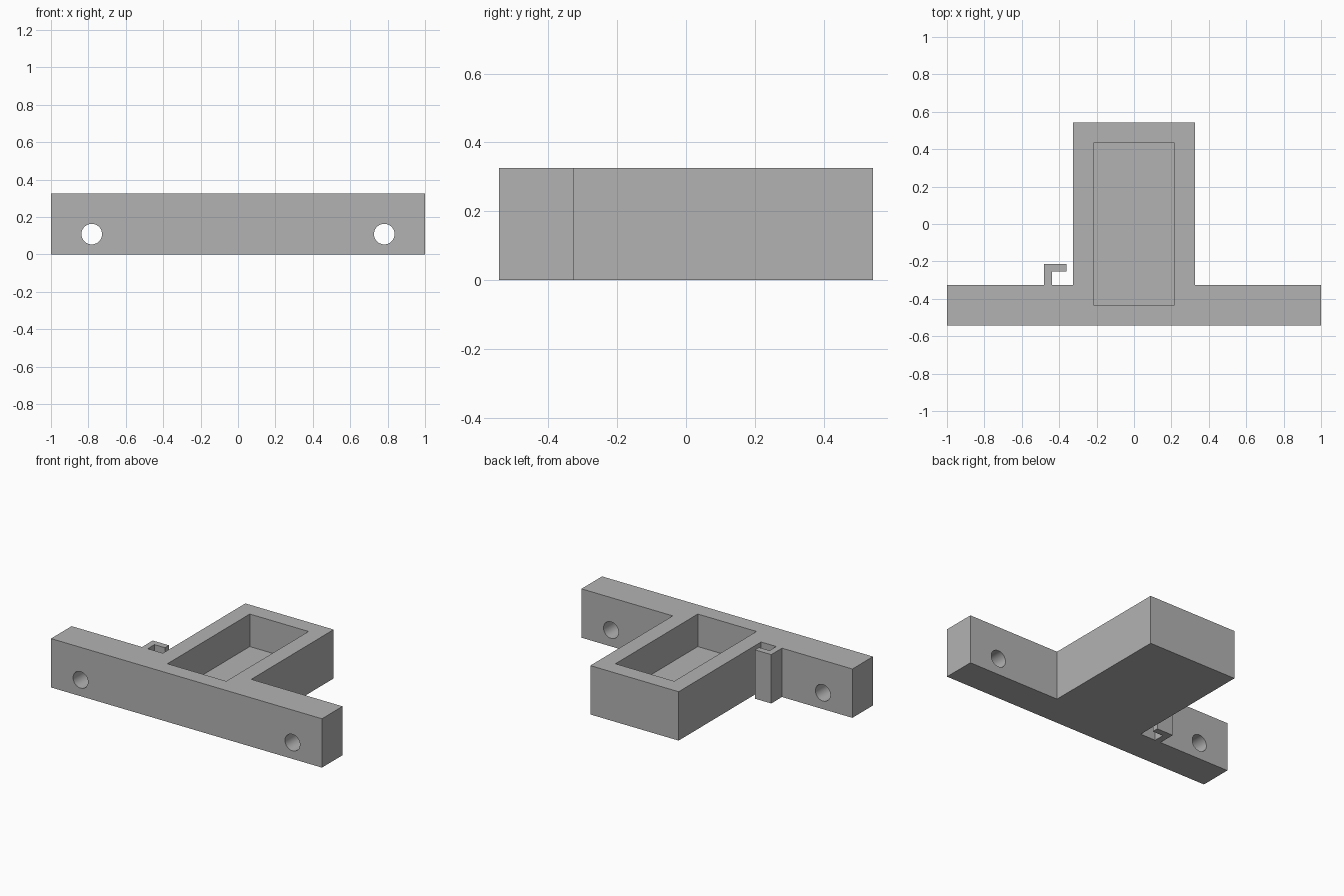
import bpy
import bmesh
from math import radians
from mathutils import Matrix

cube = bpy.data.objects.get("Cube")
if cube:
    bpy.data.objects.remove(cube, do_unlink=True)

# Main dimensions
HEIGHT = 0.326
FRONT, BACK = -0.543, 0.543
BAR_BACK = FRONT + 0.217
HALF_BOX = 0.326
WALL = 0.109
HOLE_X, HOLE_Z, HOLE_R = 0.782, 0.109, 0.055
HOOK_LEFT, HOOK_RIGHT = -0.48, -0.36
HOOK_BACK, HOOK_T = -0.213, 0.042

grey = bpy.data.materials.new("plain grey")
grey.use_nodes = True
colour = (0.45, 0.45, 0.45, 1)
grey.diffuse_color = colour
grey.node_tree.nodes["Principled BSDF"].inputs["Base Color"].default_value = colour


def add_object(name, bm):
    bmesh.ops.recalc_face_normals(bm, faces=bm.faces)
    mesh = bpy.data.meshes.new(name)
    bm.to_mesh(mesh)
    bm.free()
    mesh.materials.append(grey)
    obj = bpy.data.objects.new(name, mesh)
    bpy.context.collection.objects.link(obj)
    return obj


def extrude_profile(name, points, bottom, top):
    bm = bmesh.new()
    face = bm.faces.new([bm.verts.new((x, y, bottom)) for x, y in points])
    grown = bmesh.ops.extrude_face_region(bm, geom=[face])["geom"]
    verts = [g for g in grown if isinstance(g, bmesh.types.BMVert)]
    bmesh.ops.translate(bm, verts=verts, vec=(0, 0, top - bottom))
    return add_object(name, bm)


def cut(target, cutter):
    cutter.hide_render = True
    mod = target.modifiers.new(cutter.name, "BOOLEAN")
    mod.operation = "DIFFERENCE"
    mod.solver = "EXACT"
    mod.object = cutter
    bpy.context.view_layer.objects.active = target
    bpy.ops.object.modifier_apply(modifier=mod.name)
    bpy.data.objects.remove(cutter, do_unlink=True)


# T-shaped body with the small cable hook on its right rear side
outline = [
    (-1, FRONT), (1, FRONT), (1, BAR_BACK),
    (HALF_BOX, BAR_BACK), (HALF_BOX, BACK),
    (-HALF_BOX, BACK), (-HALF_BOX, BAR_BACK),
    (HOOK_LEFT + HOOK_T, BAR_BACK),
    (HOOK_LEFT + HOOK_T, HOOK_BACK - HOOK_T),
    (HOOK_RIGHT, HOOK_BACK - HOOK_T),
    (HOOK_RIGHT, HOOK_BACK), (HOOK_LEFT, HOOK_BACK),
    (HOOK_LEFT, BAR_BACK), (-1, BAR_BACK),
]
body = extrude_profile("bracket_body", outline, 0, HEIGHT)

# Open-topped pocket in the box
px, py0, py1 = HALF_BOX - WALL, FRONT + WALL, BACK - WALL
pocket = extrude_profile(
    "pocket_cutter", [(-px, py0), (px, py0), (px, py1), (-px, py1)],
    WALL, HEIGHT + WALL)
cut(body, pocket)

# Round mounting holes through both arms of the bar
for side in (-1, 1):
    bm = bmesh.new()
    place = (Matrix.Translation((side * HOLE_X, (FRONT + BAR_BACK) / 2, HOLE_Z))
             @ Matrix.Rotation(radians(90), 4, "X"))
    bmesh.ops.create_cone(bm, cap_ends=True, segments=48, radius1=HOLE_R,
                          radius2=HOLE_R, depth=0.4, matrix=place)
    cut(body, add_object("hole_cutter", bm))

# Smooth hole walls, sharp edges elsewhere
bpy.ops.object.select_all(action="DESELECT")
body.select_set(True)
bpy.context.view_layer.objects.active = body
bpy.ops.object.shade_smooth_by_angle(angle=radians(30))
